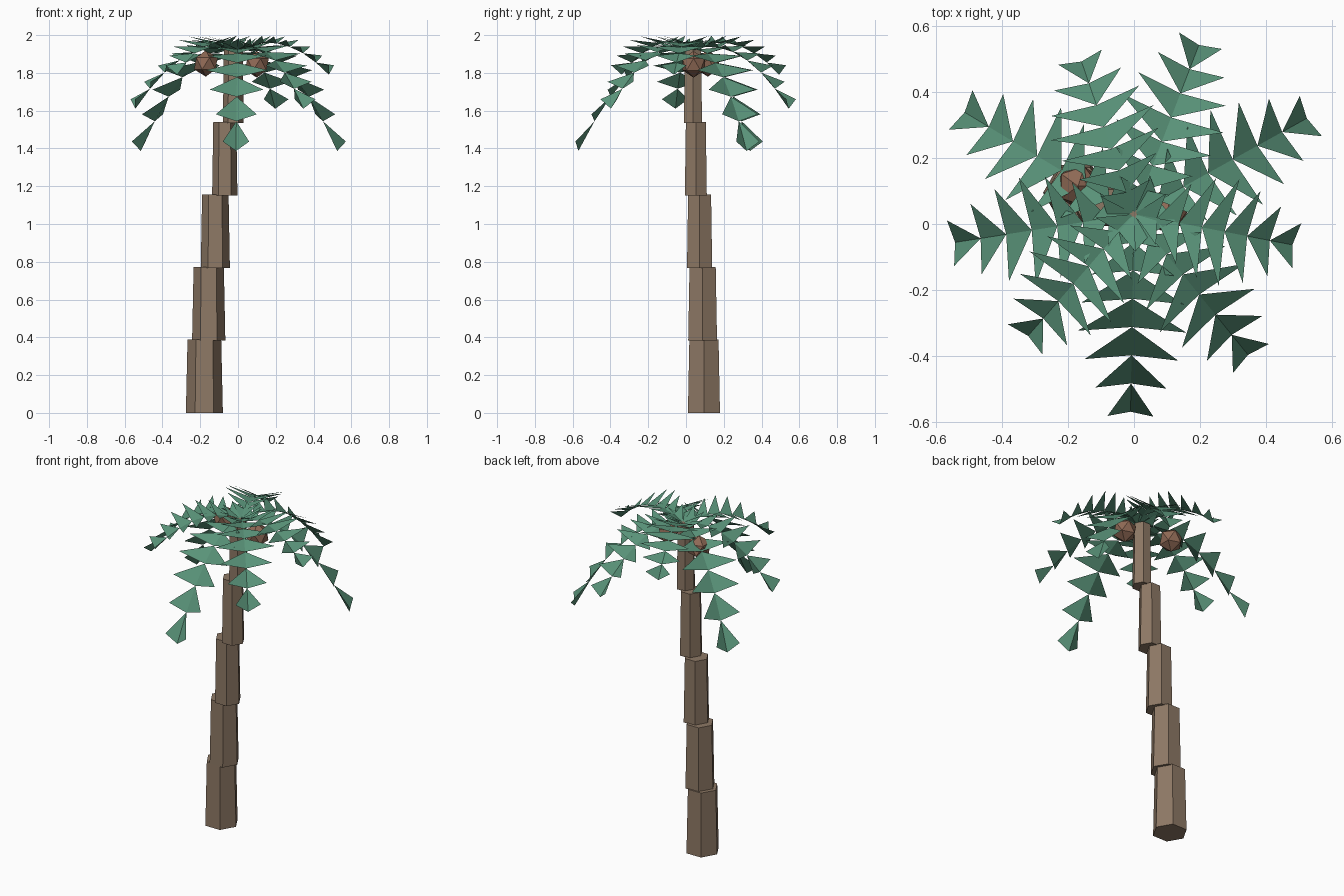
import bpy, bmesh
from math import sin, cos, radians
from mathutils import Vector, Matrix

if "Cube" in bpy.data.objects:
    bpy.data.objects.remove(bpy.data.objects["Cube"])


def material(name, rgb):
    m = bpy.data.materials.new(name)
    m.diffuse_color = (*rgb, 1)
    m.use_nodes = True
    m.node_tree.nodes["Principled BSDF"].inputs["Base Color"].default_value = m.diffuse_color
    return m


BARK = material("bark", (0.27, 0.19, 0.13))
LEAF = material("leaf", (0.10, 0.29, 0.19))
NUT = material("nut", (0.27, 0.14, 0.09))


def finish(bm, name, mat):
    me = bpy.data.meshes.new(name)
    bm.to_mesh(me)
    bm.free()
    me.materials.append(mat)
    ob = bpy.data.objects.new(name, me)
    bpy.context.collection.objects.link(ob)
    return ob


# trunk: stacked hexagonal segments, each tapering upward (x, y, bottom radius)
SEG_H = 0.384
segments = [(-0.178, 0.095, 0.098), (-0.155, 0.088, 0.088), (-0.12, 0.072, 0.077),
            (-0.07, 0.052, 0.067), (-0.025, 0.037, 0.055)]
for i, (x, y, r) in enumerate(segments):
    bm = bmesh.new()
    rings = []
    for z, rad in ((i * SEG_H, r), ((i + 1) * SEG_H + 0.004, r * 0.91)):
        rings.append([bm.verts.new((x + rad * cos(radians(60 * k)),
                                    y + rad * sin(radians(60 * k)), z)) for k in range(6)])
    bm.faces.new(rings[0][::-1])
    bm.faces.new(rings[1])
    for k in range(6):
        n = (k + 1) % 6
        bm.faces.new((rings[0][k], rings[0][n], rings[1][n], rings[1][k]))
    finish(bm, f"trunk_segment_{i + 1}", BARK)

# fronds: folded chevron leaflets along a drooping arc
CROWN = Vector((0, 0.03, 1.92))
WIDTHS = (0.08, 0.125, 0.155, 0.165, 0.142, 0.108, 0.07)
ARCS = ((0.60, 0.215, 1.84), (0.55, 0.35, 1.66), (0.49, 0.50, 1.56))  # reach, rise, droop


def frond(i):
    reach, rise, droop = ARCS[i % 3]
    ang = radians(269 + 40 * i)
    out = Vector((cos(ang), sin(ang), 0))
    side = Vector((-sin(ang), cos(ang), 0))
    up = Vector((0, 0, 1))

    def spine(t):
        r = reach * t
        return CROWN + out * r + up * (rise * r - droop * r * r)

    bm = bmesh.new()
    for k, w in enumerate(WIDTHS):
        a, b = spine(k / 7), spine((k + 1) / 7)
        wing = b + out * 0.014 + up * (0.05 if k == 6 else 0.037)
        va, vb = bm.verts.new(a), bm.verts.new(b)
        left, right = bm.verts.new(wing + side * w), bm.verts.new(wing - side * w)
        bm.faces.new((va, vb, left))
        bm.faces.new((va, right, vb))
    finish(bm, f"frond_{i + 1}", LEAF)


for i in range(9):
    frond(i)

# nuts tucked under the crown
for i, p in enumerate([(-0.17, 0.115, 1.85), (0.10, 0.04, 1.845)]):
    bm = bmesh.new()
    bmesh.ops.create_icosphere(bm, subdivisions=1, radius=0.07, matrix=Matrix.Translation(p))
    finish(bm, f"nut_{i + 1}", NUT)
